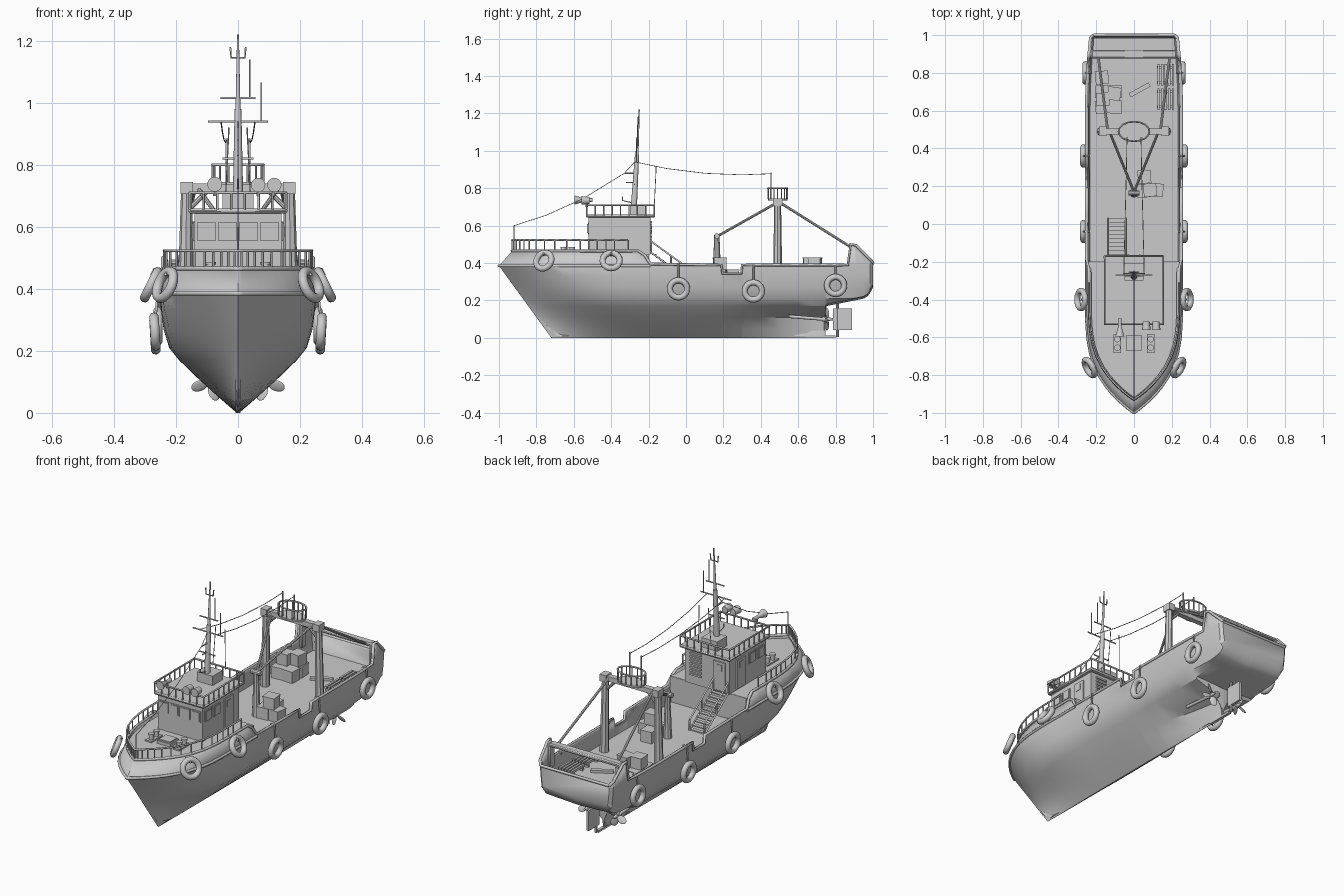
import bpy, bmesh, math
from mathutils import Vector, Matrix

if "Cube" in bpy.data.objects:
    bpy.data.objects.remove(bpy.data.objects["Cube"])

def finish(ob, angle=35):
    bpy.ops.object.select_all(action='DESELECT')
    ob.select_set(True)
    bpy.context.view_layer.objects.active = ob
    bpy.ops.object.shade_smooth_by_angle(angle=math.radians(angle))
    return ob

def from_bm(name, bm, angle=35):
    me = bpy.data.meshes.new(name)
    bm.to_mesh(me); bm.free()
    ob = bpy.data.objects.new(name, me)
    bpy.context.collection.objects.link(ob)
    return finish(ob, angle)

def boxes(name, items):
    """items: (centre, size[, z rotation])"""
    bm = bmesh.new()
    for it in items:
        m = Matrix.Translation(it[0]) @ Matrix.Rotation(it[2] if len(it) > 2 else 0, 4, 'Z')
        bmesh.ops.create_cube(bm, size=1, matrix=m @ Matrix.Diagonal((*it[1], 1)))
    return from_bm(name, bm)

def cyls(name, items, n=12):
    """items: (start, end, radius1, radius2)"""
    bm = bmesh.new()
    for p, q, r1, r2 in items:
        p, q = Vector(p), Vector(q)
        m = Matrix.Translation((p + q) / 2) @ (q - p).to_track_quat('Z', 'Y').to_matrix().to_4x4()
        bmesh.ops.create_cone(bm, cap_ends=True, segments=n, radius1=r1, radius2=r2, depth=(q - p).length, matrix=m)
    return from_bm(name, bm)

def tubes(name, lines, r, closed=False):
    cu = bpy.data.curves.new(name, 'CURVE')
    cu.dimensions, cu.bevel_depth, cu.bevel_resolution, cu.use_fill_caps = '3D', r, 1, True
    for ln in lines:
        sp = cu.splines.new('POLY')
        sp.points.add(len(ln) - 1)
        for a, b in zip(sp.points, ln):
            a.co = (*b, 1)
        sp.use_cyclic_u = closed
    ob = bpy.data.objects.new(name, cu)
    bpy.context.collection.objects.link(ob)
    bpy.ops.object.select_all(action='DESELECT')
    ob.select_set(True)
    bpy.context.view_layer.objects.active = ob
    bpy.ops.object.convert(target='MESH')
    return ob

def pl(pts, x):
    for (a, u), (b, v) in zip(pts, pts[1:]):
        if x <= b:
            return u + (v - u) * max(0, x - a) / (b - a)
    return pts[-1][1]

def railing(name, path, h, step, r=.004):
    """Top rail plus evenly spaced posts along a path."""
    up = Vector((0, 0, h))
    path = [Vector(p) for p in path]
    posts = []
    for a, b in zip(path, path[1:]):
        n = max(1, round((b - a).length / step))
        posts += [a.lerp(b, i / n) for i in range(n)]
    posts.append(path[-1])
    tubes(name + "_top", [[p + up for p in path]], r * 1.3)
    tubes(name + "_posts", [[p, p + up] for p in posts], r)

# ---- Hull: levels from keel to rail, lofted along the length ----
Z = [0, .05, .11, .17, .21, .27, .33, .385, .465]
W = [.004, .062, .128, .19, .222, .24, .248, .252, .252]
TOP = [(-1, .465), (-.26, .465), (-.22, .44), (-.19, .395), (.19, .39), (.195, .345), (.295, .345),
       (.3, .39), (.865, .39), (.88, .5), (.91, .495), (.985, .42), (1, .40)]

def hull_pt(j, y0, side=1):
    top = pl(TOP, y0)
    z = top if j == 8 else min(Z[j], top - .006 * (8 - j))
    w, y = W[j], y0
    if j == 8 and y0 < 0:
        w -= .014 * (top - .39) / .075
    if y0 < -.2:
        t = (y0 + 1) / .8
        stem = -.93 if j == 8 else -.72 - .28 * Z[j] / .385
        k = min(1, Z[j] / .385)
        y = stem + t * (-.2 - stem)
        w *= 1 - (1 - min(1, t / (1 - .25 * k))) ** (1.5 + 1.8 * k)
    if .1 < y0 < .75 and j < 3:
        s = (y0 - .1) / .65
        w *= 1 - .92 * s * s * (3 - 2 * s)
    if y0 > .75:
        zb = .17 + (y0 - .75) * .2 + max(0, (y0 - .95) / .05) ** 2 * .05
        z = max(z, zb + .003 * j)
    if y0 > .6:
        w *= 1 - .09 * ((y0 - .6) / .4) ** 2
    if y0 > .985:
        w *= .94
    return Vector((w * side, y, z))

BOW = [-1, -.99, -.975, -.955, -.93, -.9, -.86, -.81, -.75, -.68, -.6, -.5, -.4, -.32, -.26]
AFT = [-.24, -.22, -.205, -.19, -.1, .05, .19, .195, .295, .3, .4, .5, .6, .68, .745, .752, .8, .865, .88, .91, .95, .97, .985, 1]
bm = bmesh.new()
rows = [[bm.verts.new(hull_pt(j, y, 1)) for j in range(8, -1, -1)] +
        [bm.verts.new(hull_pt(j, y, -1)) for j in range(9)] for y in BOW + AFT]
for a, b in zip(rows, rows[1:]):
    for i in range(17):
        bm.faces.new((a[i], b[i], b[i + 1], a[i + 1]))
bm.faces.new(rows[-1])
bmesh.ops.remove_doubles(bm, verts=bm.verts, dist=.0005)
bmesh.ops.recalc_face_normals(bm, faces=bm.faces)
hull = from_bm("hull", bm, 30)
so = hull.modifiers.new("wall", 'SOLIDIFY')
so.thickness, so.offset = .012, -1

def deck(name, pts, z):
    bm = bmesh.new()
    loop = [(x, y) for x, y in pts] + [(-x, y) for x, y in reversed(pts) if x > .001]
    f = bm.faces.new([bm.verts.new((x, y, z)) for x, y in loop])
    r = bmesh.ops.extrude_face_region(bm, geom=[f])
    bmesh.ops.translate(bm, vec=(0, 0, -.01), verts=[v for v in r['geom'] if isinstance(v, bmesh.types.BMVert)])
    bmesh.ops.recalc_face_normals(bm, faces=bm.faces)
    return from_bm(name, bm)

deck("main_deck", [(hull_pt(6, y).x - .009, y) for y in (-.22, 0, .3, .6, .75, .88, .95, .985)], .30)
fore = [hull_pt(7, y).lerp(hull_pt(8, y), .75) for y in BOW[1:] + [-.2]]
deck("fore_deck", [(0, fore[0].y + .01)] + [(max(.004, p.x - .008), p.y) for p in fore[1:]], .447)
boxes("fore_bulkhead", [((0, -.205, .37), (.478, .012, .15))])

# Rub rail and bulwark cap
def around(j, ys, out=0):
    return [hull_pt(j, y, 1) + Vector((out, 0, 0)) for y in reversed(ys)] + \
           [hull_pt(j, y, -1) - Vector((out, 0, 0)) for y in ys[1:]]
tubes("bow_rub_rail", [around(7, BOW + AFT[:4])], .008)
tubes("bulwark_cap", [around(8, BOW + AFT)], .008)
tubes("transom_cap", [[hull_pt(8, 1, 1), hull_pt(8, 1, -1)]], .008)
railing("fore_rail", around(8, [y for y in BOW if y < -.3]), .058, .05)

# Stern arch
arch = boxes("stern_arch", [((0, .9, .485), (.45, .045, .02))] +
             [((s * .222, .9, .42), (.02, .045, .14)) for s in (-1, 1)])
arch.modifiers.new("round", 'BEVEL').width = .006

# Tyre fenders with hanging ropes
bpy.ops.object.select_all(action='DESELECT')
ropes = []
for s in (-1, 1):
    for x, y, z, ay, az in ((.235, -.76, .413, -.55, .45), (.28, -.4, .413, 0, .5), (.268, -.04, .262, 0, -.06),
                            (.268, .36, .25, 0, -.06), (.258, .8, .28, 0, 0)):
        ax = Vector((s, ay, az))
        bpy.ops.mesh.primitive_torus_add(major_radius=.046, minor_radius=.016, major_segments=28, minor_segments=10,
            location=(s * x, y, z), rotation=ax.to_track_quat('Z', 'Y').to_euler())
        bpy.context.object.name = "tyre_fender"
        finish(bpy.context.object, 60)
        ropes.append([(s * x, y, z + .03), (s * (x - .01), y, max(.395, z + .05)), (s * (x - .035), y, max(.39, z + .05))])
tubes("fender_ropes", ropes, .005)

# ---- Wheelhouse ----
boxes("wheelhouse", [((0, -.355, .545), (.28, .33, .2))])
roof = boxes("wheelhouse_roof", [((0, -.35, .651), (.32, .37, .016))])
roof.modifiers.new("round", 'BEVEL').width = .006
railing("roof_rail", [(-.155, -.17, .655), (-.155, -.53, .655), (.155, -.53, .655), (.155, -.17, .655), (-.155, -.17, .655)], .055, .045)
frames, panes = [], []
for x in (-.102, -.034, .034, .102):
    frames.append(((x, -.521, .585), (.058, .008, .062))); panes.append(((x, -.524, .585), (.046, .008, .05)))
for s in (-1, 1):
    for y in (-.47, -.395):
        frames.append(((s * .141, y, .585), (.008, .06, .062))); panes.append(((s * .144, y, .585), (.008, .048, .05)))
boxes("window_frames", frames)
boxes("window_panes", panes)
boxes("doors", [((s * .142, -.29, .535), (.01, .075, .165)) for s in (-1, 1)] + [((-.08, -.189, .535), (.075, .01, .165))])
boxes("door_windows", [((s * .147, -.29, .585), (.006, .035, .035)) for s in (-1, 1)] + [((-.08, -.184, .585), (.035, .006, .035))])
boxes("louvre", [((.07, -.189, .50 + i * .02), (.07, .012, .01)) for i in range(7)])

# Roof lamps and horn
cyls("search_lamps", [((x, -.56, .735), (x, -.515, .735), .023, .018) for x in (.065, .117)], 16)
cyls("lamp_stands", [((x, -.53, .7), (x, -.53, .74), .006, .006) for x in (.065, .117, -.075)], 8)
cyls("horn", [((-.075, -.595, .737), (-.075, -.54, .737), .024, .008), ((-.075, -.54, .737), (-.075, -.5, .737), .01, .01)], 16)

# ---- Mast, spreaders, aerials, stays ----
boxes("mast_base", [((0, -.255, .685), (.1, .09, .055))])
cyls("mast", [((0, -.28, .68), (0, -.262, .98), .017, .011), ((0, -.262, .98), (0, -.25, 1.22), .008, .003)])
tubes("mast_spreaders", [[(-.097, -.27, .94), (.097, -.27, .94)], [(-.05, -.275, .82), (.05, -.275, .82)],
      [(-.057, -.262, 1.015), (.057, -.262, 1.015)], [(-.025, -.255, 1.18), (-.022, -.255, 1.145), (.022, -.255, 1.145), (.025, -.255, 1.18)],
      [(0, -.275, .88), (0, -.33, .88)], [(0, -.275, .83), (0, -.32, .83)], [(0, -.28, .72), (0, -.34, .735), (0, -.34, .755)]], .0035)
tubes("aerials", [[(.075, -.265, .94), (.075, -.265, 1.065)], [(.038, -.26, 1.015), (.038, -.26, 1.14)],
                  [(0, -.92, .46), (0, -.92, .6)]], .003)
stays = [[(0, -.92, .6), (0, -.75, .655), (0, -.55, .745), (0, -.42, .825), (0, -.33, .88), (0, -.275, .94)]]
for s in (-1, 1):
    stays += [[(s * .055, -.27, .94), (s * .05, -.1, .905), (s * .045, .1, .88), (s * .04, .3, .872), (s * .037, .46, .878)],
              [(s * .04, -.17, .7), (s * .03, -.16, .9), (s * .03, -.16, .92)]]
tubes("stays", stays, .002)

# ---- Deck gantry with lookout basket ----
boxes("gantry_beam", [((0, .49, .725), (.35, .03, .028))])
cyls("gantry_posts", [((s * .172, .49, .3), (s * .165, .49, .735), .025, .018) for s in (-1, 1)], 8)
boxes("gantry_heads", [((s * .165, .49, .725), (.04, .05, .04)) for s in (-1, 1)])
cyls("gantry_braces", [((s * .165, .49, .65), (s * .1, .49, .715), .008, .008) for s in (-1, 1)], 8)
cyls("gantry_struts", [((s * .13, .49, .725), (0, .17, .545), .007, .007) for s in (-1, 1)] +
     [((s * .14, .5, .725), (s * .19, .89, .48), .007, .007) for s in (-1, 1)], 8)
cyls("winch_post", [((0, .165, .3), (0, .165, .55), .024, .014), ((-.03, .165, .545), (.03, .165, .545), .014, .014)], 10)
oval = [(.082 * math.cos(a * math.tau / 16), .49 + .052 * math.sin(a * math.tau / 16)) for a in range(17)]
deck("basket_floor", [(x, y) for x, y in oval[12:] + oval[1:5]], .745)
railing("basket_rail", [(x, y, .743) for x, y in oval], .057, .05, .0035)
tubes("basket_poles", [[(s * .037, .455, .74), (s * .037, .455, .885)] for s in (-1, 1)], .004)

# ---- Stairs to the fore deck ----
n = 9
boxes("stair_treads", [((-.09, -.17 + .19 * i / n, .445 - .14 * i / n), (.09, .022, .006)) for i in range(n + 1)])
tubes("stair_rails", [[(x, -.185, .455 + h), (x, .03, .30 + h)] for x in (-.137, -.043) for h in (0, .06)] +
      [[(x, y, z), (x, y, z + .06)] for x in (-.137, -.043) for y, z in ((-.185, .455), (-.08, .379), (.03, .30))], .005)

# ---- Deck cargo ----
c = (.066, .066, .064)
low, high = .332, .397
crates = [(-.17, .62, low, .1), (-.10, .62, low, -.05), (-.17, .70, low, -.08), (-.10, .70, low, .05), (-.17, .775, low, .1),
          (-.165, .66, high, .05), (-.105, .69, high, -.15), (.05, .175, low, .1), (.12, .18, low, -.1), (.055, .25, low, .05),
          (.085, .18, high, .1)]
boxes("crates", [((x, y, z), c, a) for x, y, z, a in crates])
boxes("crate_lids", [((x, y, z + .031), (.07, .07, .006), a) for x, y, z, a in crates])
slats = [((.13 + .019 * i, y, .325), (.012, .115, .014)) for y in (.66, .79) for i in range(5)]
slats += [((.168, y + d, .311), (.09, .014, .02)) for y in (.66, .79) for d in (-.04, .04)]
boxes("pallets", slats)
boxes("loose_plank", [((.03, .71, .308), (.12, .024, .014), .5)])

# ---- Fore deck fittings ----
boxes("fore_hatch", [((0, -.63, .455), (.085, .08, .02)), ((0, -.63, .468), (.07, .065, .008))])
cyls("bollards", [((s * .088, y, .445), (s * .088, y, .485), .013, .013) for s in (-1, 1) for y in (-.61, -.655)] +
     [((s * .088, y, .478), (s * .088, y, .487), .017, .017) for s in (-1, 1) for y in (-.61, -.655)])
boxes("bollard_plates", [((s * .088, -.632, .45), (.04, .1, .01)) for s in (-1, 1)])

# ---- Rudder and twin propellers ----
boxes("rudder", [((0, .837, .1), (.014, .1, .115))])
cyls("rudder_stock", [((0, .81, .005), (0, .81, .2), .008, .008)], 8)
boxes("keel_shoe", [((0, .72, .006), (.016, .16, .012))])
bm = bmesh.new()
for s in (-1, 1):
    for k in range(4):
        m = Matrix.Translation((s * .09, .755, .1)) @ Matrix.Rotation(k * math.pi / 2 + s * .35, 4, 'Y') @ \
            Matrix.Translation((0, 0, .036)) @ Matrix.Rotation(.5 * s, 4, 'Z') @ Matrix.Diagonal((.02, .004, .028, 1))
        bmesh.ops.create_uvsphere(bm, u_segments=12, v_segments=8, radius=1, matrix=m)
from_bm("propeller_blades", bm)
cyls("propeller_shafts", [((s * .09, .55, .115), (s * .09, .74, .1), .009, .009) for s in (-1, 1)] +
     [((s * .09, .73, .1), (s * .09, .785, .1), .014, .006) for s in (-1, 1)])
